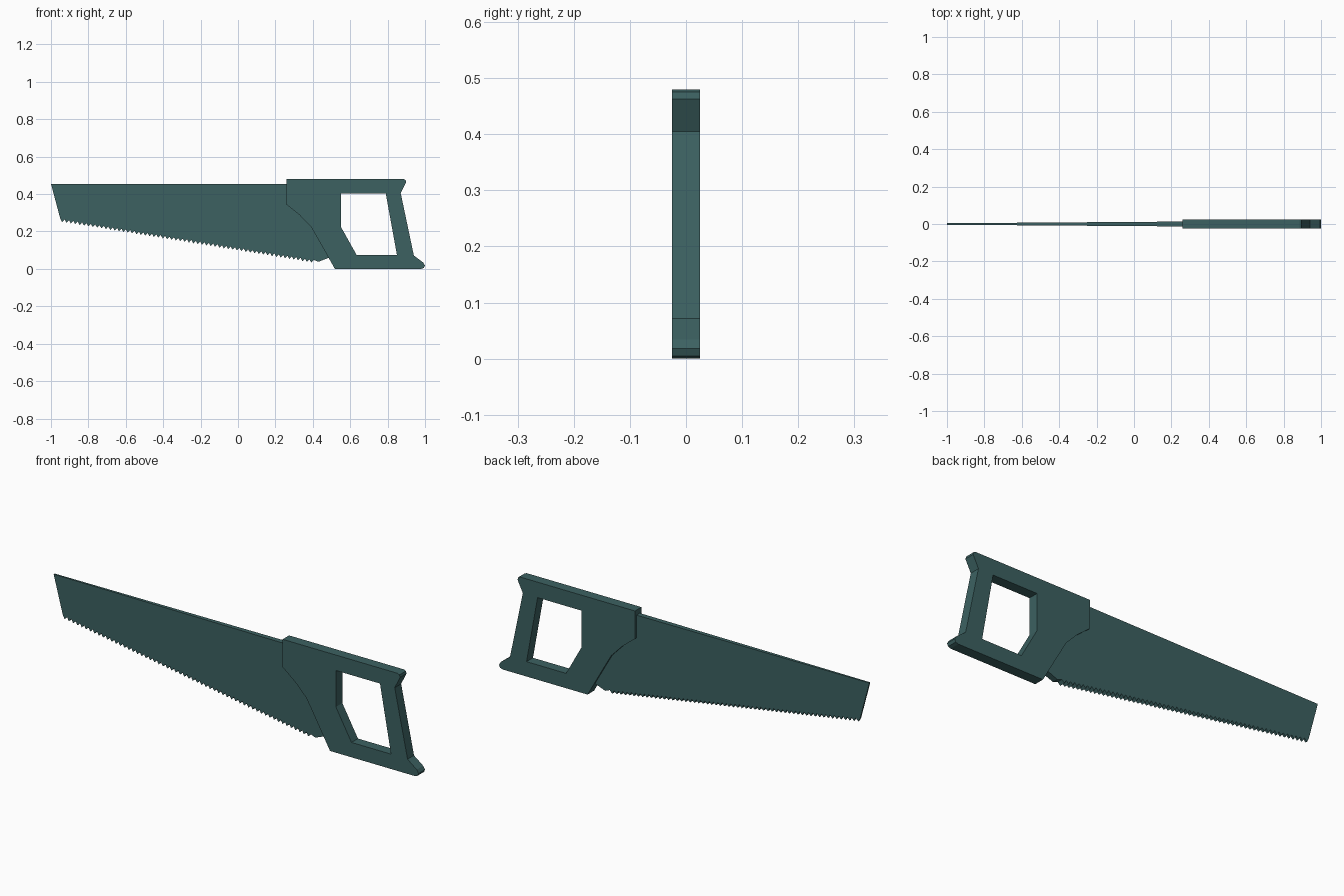
import bpy
from mathutils import Matrix, Vector

if "Cube" in bpy.data.objects:
    bpy.data.objects.remove(bpy.data.objects["Cube"])

mat = bpy.data.materials.new("dark_teal")
mat.diffuse_color = (0.045, 0.12, 0.12, 1)
mat.use_nodes = True
mat.node_tree.nodes["Principled BSDF"].inputs["Base Color"].default_value = mat.diffuse_color


def plate(name, loops, half):
    """Flat plate in the xz plane from closed outlines (inner loops become holes)."""
    cu = bpy.data.curves.new(name, 'CURVE')
    cu.dimensions = '2D'
    cu.fill_mode = 'BOTH'
    cu.extrude = half
    for pts in loops:
        sp = cu.splines.new('POLY')
        sp.points.add(len(pts) - 1)
        for p, (x, z) in zip(sp.points, pts):
            p.co = (x, z, 0, 1)
        sp.use_cyclic_u = True
    ob = bpy.data.objects.new(name, cu)
    bpy.context.collection.objects.link(ob)
    bpy.ops.object.select_all(action='DESELECT')
    ob.select_set(True)
    bpy.context.view_layer.objects.active = ob
    bpy.ops.object.convert(target='MESH')
    ob = bpy.context.view_layer.objects.active
    ob.data.transform(Matrix.Rotation(1.5707963, 4, 'X'))
    for f in ob.data.polygons:
        f.use_smooth = False
    ob.data.materials.clear()
    ob.data.materials.append(mat)
    return ob


# Handle with grip opening
outer = [(0.26, 0.48), (0.885, 0.48), (0.896, 0.475), (0.899, 0.463), (0.87, 0.405),
         (0.94, 0.072), (0.99, 0.034), (1.0, 0.018), (0.994, 0.005), (0.98, 0.0),
         (0.518, 0.0), (0.435, 0.147), (0.39, 0.225), (0.33, 0.287), (0.26, 0.343)]
hole = [(0.55, 0.404), (0.79, 0.404), (0.85, 0.073), (0.635, 0.073), (0.55, 0.225)]
plate("handle", [outer, hole], 0.025)

# Blade with toothed lower edge, its tang buried in the handle
teeth = 58
a, b = Vector((-0.95, 0.268)), Vector((0.405, 0.048))
edge = []
for i in range(teeth):
    root = a.lerp(b, i / teeth)
    tip = a.lerp(b, (i + 0.5) / teeth) + Vector((-0.002, -0.016))
    edge += [tuple(root), tuple(tip)]
outline = [(-1.0, 0.455)] + edge + [tuple(b), (0.43, 0.038), (0.5, 0.065), (0.5, 0.455)]
blade = plate("blade", [outline], 1.0)

# Blade thickens toward the handle
for v in blade.data.vertices:
    t = (v.co.x + 1.0) / 1.26
    v.co.y *= 0.004 + 0.009 * t
blade.data.update()
